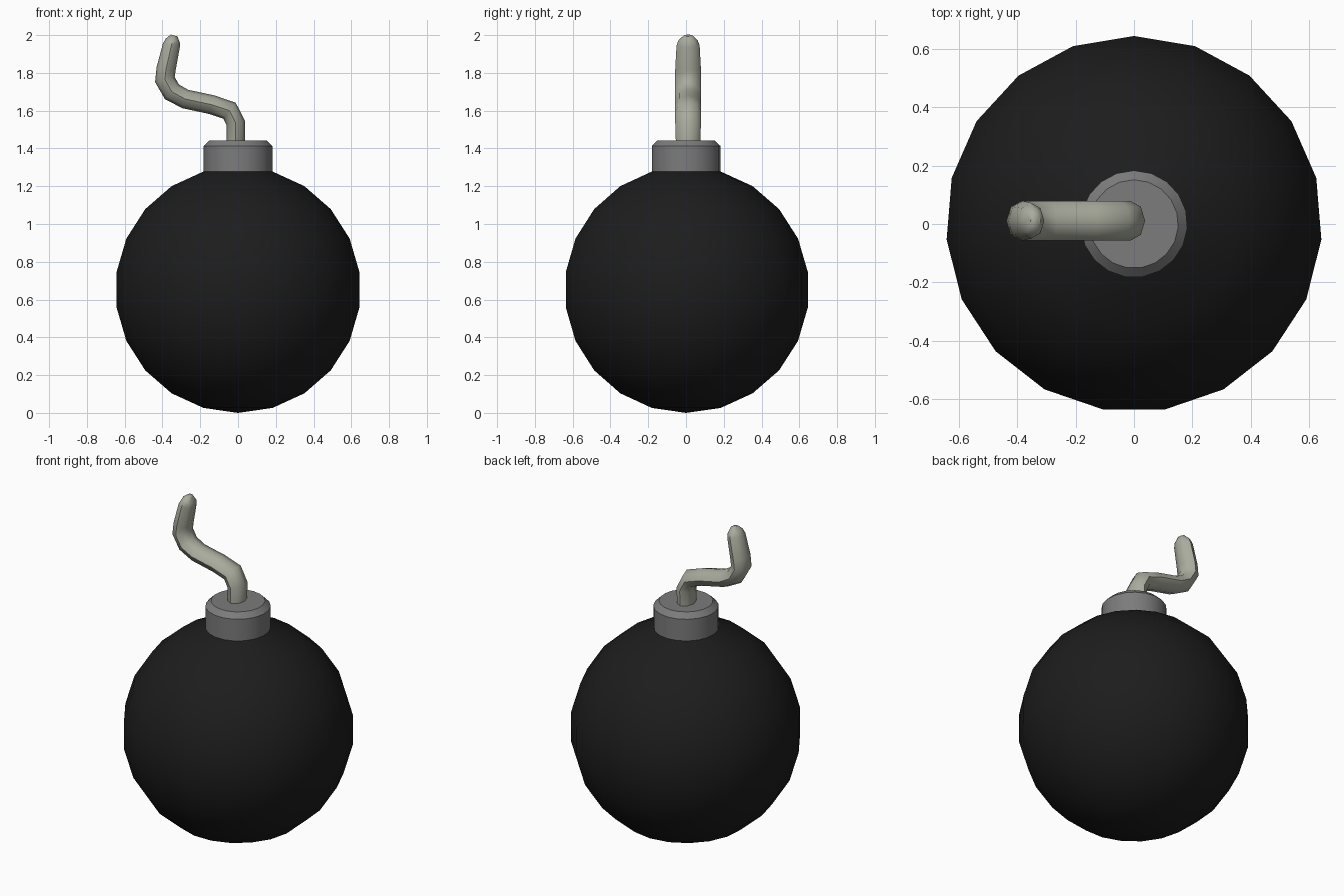
import bpy, bmesh
from math import sin, cos, pi, radians
from mathutils import Vector

if "Cube" in bpy.data.objects:
    bpy.data.objects.remove(bpy.data.objects["Cube"])

SIDES = 19
R = 0.652


def material(name, color):
    m = bpy.data.materials.new(name)
    m.diffuse_color = (*color, 1)
    m.use_nodes = True
    m.node_tree.nodes["Principled BSDF"].inputs["Base Color"].default_value = m.diffuse_color
    return m


def loft(name, rings, mat, angle, cap_start=False, cap_end=False):
    """Skin a list of equal-length point rings into a smooth-shaded tube."""
    bm = bmesh.new()
    loops = [[bm.verts.new(p) for p in ring] for ring in rings]
    n = len(loops[0])
    for a, b in zip(loops, loops[1:]):
        for i in range(n):
            j = (i + 1) % n
            bm.faces.new((a[i], a[j], b[j], b[i]))
    if cap_start:
        bm.faces.new(loops[0][::-1])
    if cap_end:
        bm.faces.new(loops[-1])
    bmesh.ops.remove_doubles(bm, verts=bm.verts, dist=1e-5)
    bmesh.ops.recalc_face_normals(bm, faces=bm.faces)
    me = bpy.data.meshes.new(name)
    bm.to_mesh(me)
    bm.free()
    ob = bpy.data.objects.new(name, me)
    bpy.context.collection.objects.link(ob)
    me.materials.append(mat)
    bpy.ops.object.select_all(action='DESELECT')
    ob.select_set(True)
    bpy.context.view_layer.objects.active = ob
    bpy.ops.object.shade_smooth_by_angle(angle=radians(angle))
    return ob


def circle(r, z):
    return [(r * cos(pi / 2 + 2 * pi * k / SIDES),
             r * sin(pi / 2 + 2 * pi * k / SIDES), z) for k in range(SIDES)]


black = material("black_iron", (0.012, 0.012, 0.012))
grey = material("grey_metal", (0.2, 0.2, 0.2))
cord = material("cord", (0.40, 0.41, 0.34))

# Round body: 11-ring sphere, open where the collar sits
body = [circle(R * sin(pi * i / 11), R - R * cos(pi * i / 11)) for i in range(11)]
loft("body", body, black, 40)

# Collar with a bevelled top rim, growing from the last body ring
neck_r, neck_z = R * sin(pi / 11), R + R * cos(pi / 11)
collar = [circle(neck_r, neck_z), circle(neck_r, 1.412), circle(0.152, 1.443)]
loft("collar", collar, grey, 30, cap_end=True)

# Fuse: flattened octagonal cord along an S path (x, z, scale)
path = [(-0.012, 1.43, 0.95), (-0.012, 1.535, 1), (-0.045, 1.60, 1.05),
        (-0.14, 1.632, 1), (-0.28, 1.662, 1), (-0.35, 1.70, 1.05),
        (-0.387, 1.765, 1.05), (-0.381, 1.82, 1), (-0.353, 1.945, 0.9),
        (-0.345, 1.972, 0.75), (-0.338, 1.998, 0.35)]
pts = [Vector((x, 0.011, z)) for x, z, s in path]
rings = []
for i, p in enumerate(pts):
    t = (pts[min(i + 1, len(pts) - 1)] - pts[max(i - 1, 0)]).normalized()
    side = Vector((t.z, 0, -t.x))
    s = path[i][2]
    rings.append([p + side * (0.051 * s * cos(k * pi / 4))
                  + Vector((0, 0.068 * min(s, 1) * sin(k * pi / 4), 0))
                  for k in range(8)])
loft("fuse", rings, cord, 50, cap_start=True, cap_end=True)
